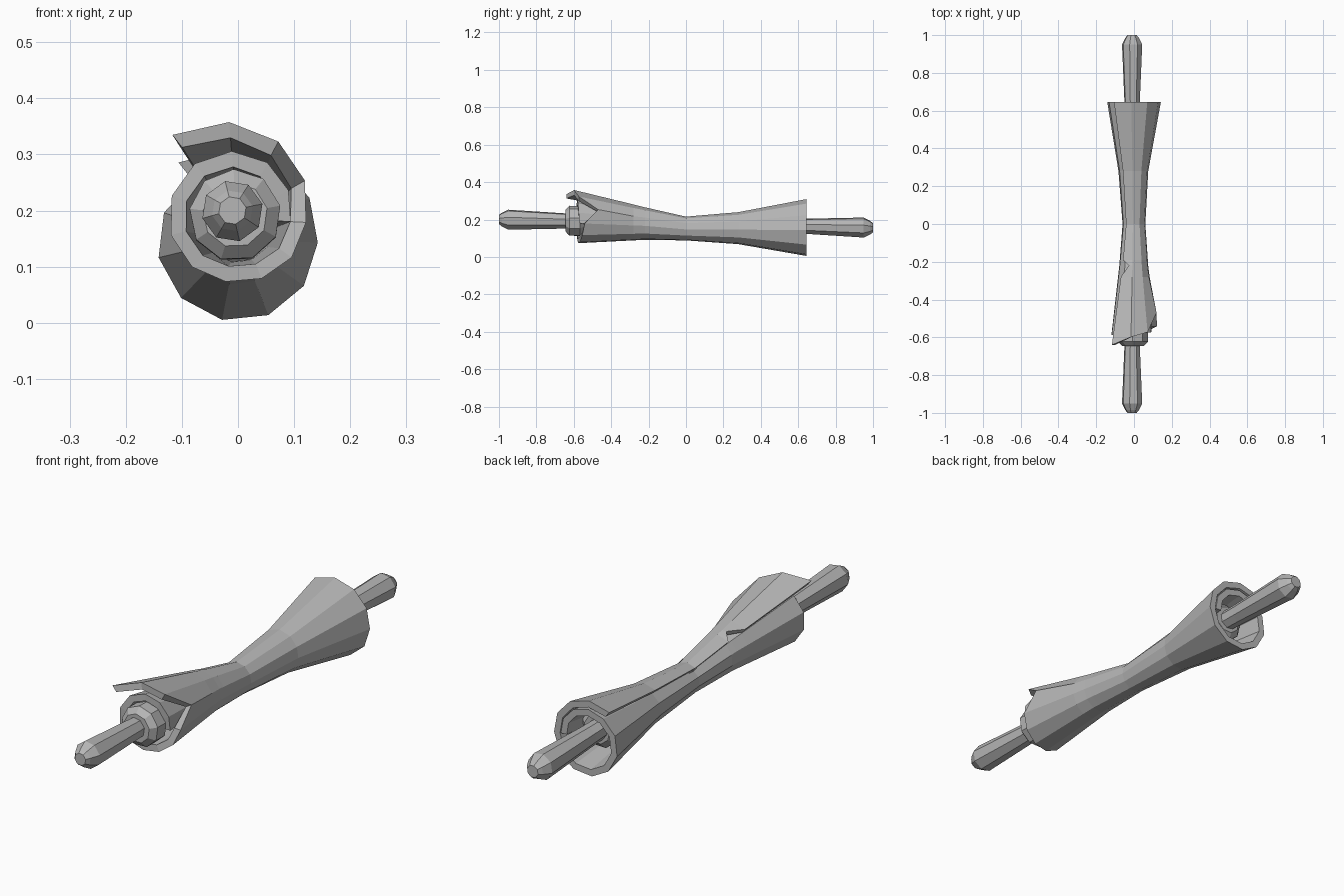
import bpy
import bmesh
from math import cos, sin, pi, radians

if "Cube" in bpy.data.objects:
    bpy.data.objects.remove(bpy.data.objects["Cube"], do_unlink=True)

grey = bpy.data.materials.new("plain grey")
grey.use_nodes = True
colour = (0.47, 0.47, 0.47, 1)
grey.diffuse_color = colour
grey.node_tree.nodes["Principled BSDF"].inputs["Base Color"].default_value = colour


def finish(name, bm):
    """Turn a bmesh into a flat shaded grey object."""
    bmesh.ops.recalc_face_normals(bm, faces=bm.faces)
    mesh = bpy.data.meshes.new(name)
    bm.to_mesh(mesh)
    bm.free()
    mesh.materials.append(grey)
    obj = bpy.data.objects.new(name, mesh)
    bpy.context.collection.objects.link(obj)
    return obj


def interpolate(knots, values, t):
    """Piecewise linear lookup."""
    for i in range(len(knots) - 1):
        if t <= knots[i + 1]:
            f = (t - knots[i]) / (knots[i + 1] - knots[i])
            return values[i] + (values[i + 1] - values[i]) * f
    return values[-1]


def turned(name, profile, sides, x=-0.01):
    """Revolve (y, radius) pairs about the gently sloping rod axis."""
    bm = bmesh.new()
    rings = []
    for y, r in profile:
        z = 0.178 - 0.022 * y
        rings.append([bm.verts.new((x + r * cos(2 * pi * (k + 0.3) / sides), y,
                                    z + r * sin(2 * pi * (k + 0.3) / sides)))
                      for k in range(sides)])
    for a, b in zip(rings, rings[1:]):
        for k in range(sides):
            n = (k + 1) % sides
            bm.faces.new((a[k], a[n], b[n], b[k]))
    bm.faces.new(rings[0])
    bm.faces.new(rings[-1])
    return finish(name, bm)


# Central rod with rounded handle ends
half = [(1, 0.025), (0.985, 0.037), (0.95, 0.055), (0.65, 0.042)]
turned("rod", [(-y, r) for y, r in half] + [(0, 0.03)] + half[::-1], 8)

# Bevelled collars, the rear one recessed inside the roll
for name, y in (("front_collar", -0.595), ("rear_collar", 0.53)):
    turned(name, [(y - 0.05, 0.058), (y - 0.028, 0.082),
                  (y + 0.028, 0.082), (y + 0.05, 0.058)], 9, -0.005)

# Spiral sheet: radius along the winding (in turns) at each station
turns = [0, 0.12, 0.35, 0.6, 0.86, 1, 1.12, 1.36]
stations = [-0.59, -0.22, 0, 0.28, 0.645]
radii = [
    [0.19, 0.168, 0.122, 0.112, 0.125, 0.125, 0.12, 0.094],
    [0.098, 0.095, 0.075, 0.08, 0.08, 0.078, 0.07, 0.06],
    [0.068, 0.065, 0.06, 0.063, 0.062, 0.054, 0.05, 0.045],
    [0.095, 0.088, 0.075, 0.083, 0.085, 0.072, 0.065, 0.058],
    [0.172, 0.156, 0.142, 0.148, 0.145, 0.13, 0.122, 0.112],
]
centres = [0.185, 0.17, 0.15, 0.15, 0.15]
thickness = [0.028, 0.018, 0.012, 0.016, 0.027]
front_edge = [-0.64, -0.585, -0.54, -0.575, -0.59, -0.585, -0.58, -0.57]

STEPS = 11                      # facets in one turn
COLUMNS = 16
rows = [-0.59, -0.28, -0.22, -0.19, 0, 0.28, 0.645]

bm = bmesh.new()
outer, inner = [], []
for y in rows:
    out_row, in_row = [], []
    for c in range(COLUMNS):
        t = c / STEPS
        angle = radians(128) - 2 * pi * t
        if c == 0 and y == -0.22:
            angle -= radians(22)            # nick in the free edge
        r = interpolate(stations, [interpolate(turns, row, t) for row in radii], y)
        cz = interpolate(stations, centres, y)
        th = interpolate(stations, thickness, y)
        py = y
        if y == rows[0]:
            py = -0.47 if c == 3 else interpolate(turns, front_edge, t)
        for target, rad in ((out_row, r), (in_row, r - th)):
            target.append(bm.verts.new((rad * cos(angle), py, cz + rad * sin(angle))))
    outer.append(out_row)
    inner.append(in_row)

# Faces of both sheet sides
for i in range(len(rows) - 1):
    for c in range(COLUMNS - 1):
        for g in (outer, inner):
            bm.faces.new((g[i][c], g[i][c + 1], g[i + 1][c + 1], g[i + 1][c]))
    # Long free edges
    for c in (0, COLUMNS - 1):
        bm.faces.new((outer[i][c], outer[i + 1][c], inner[i + 1][c], inner[i][c]))
# Rolled end edges
for i in (0, len(rows) - 1):
    for c in range(COLUMNS - 1):
        bm.faces.new((outer[i][c], outer[i][c + 1], inner[i][c + 1], inner[i][c]))
finish("rolled_sheet", bm)
